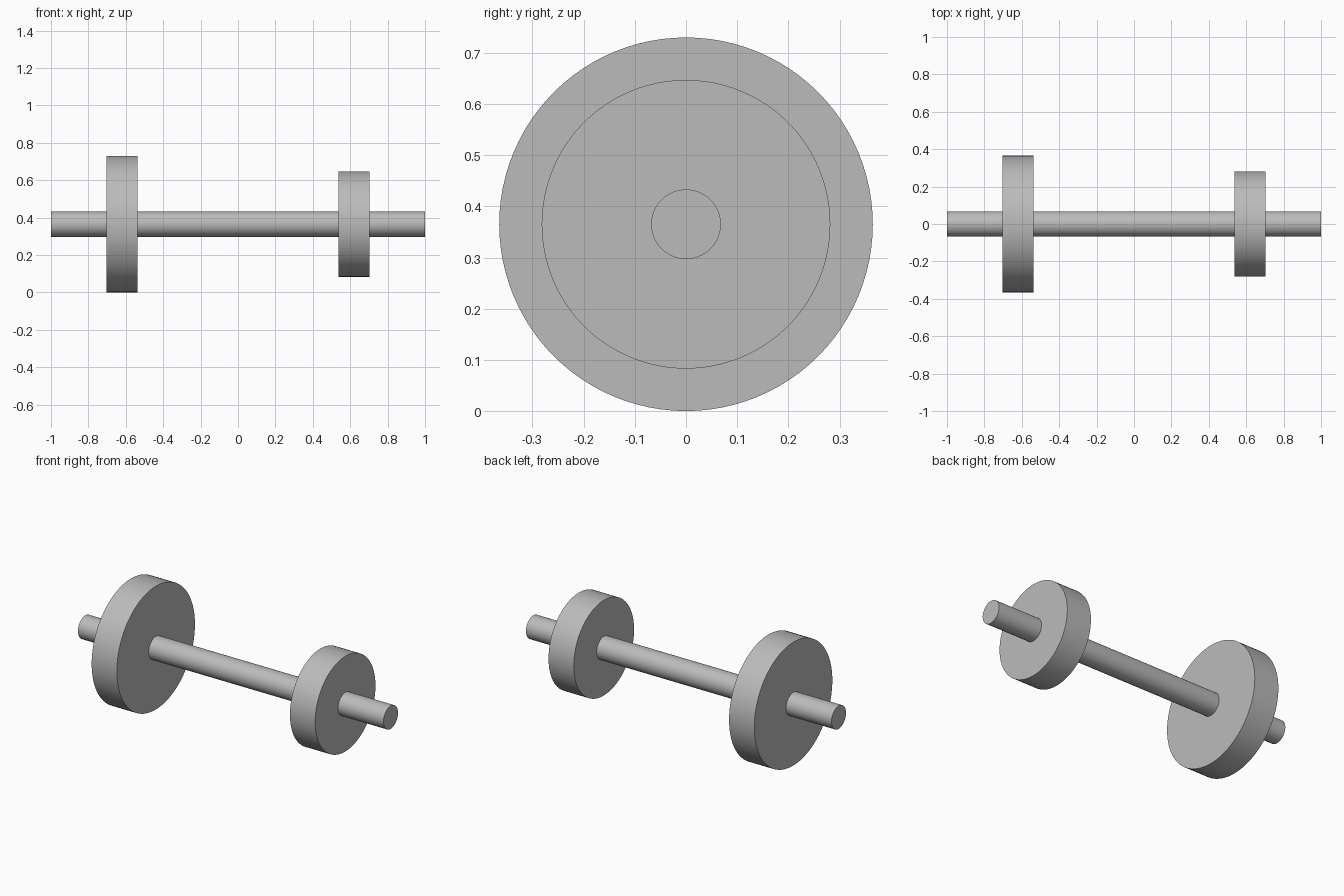
import bpy
import math

cube = bpy.data.objects.get("Cube")
if cube:
    bpy.data.objects.remove(cube, do_unlink=True)

AXLE_Z = 0.365

# Single grey metal
metal = bpy.data.materials.new("grey_metal")
metal.use_nodes = True
grey = (0.5, 0.5, 0.5, 1.0)
metal.diffuse_color = grey
metal.node_tree.nodes["Principled BSDF"].inputs["Base Color"].default_value = grey


def cylinder_along_x(name, x, radius, length):
    bpy.ops.mesh.primitive_cylinder_add(
        vertices=96, radius=radius, depth=length,
        location=(x, 0, AXLE_Z), rotation=(0, math.pi / 2, 0))
    part = bpy.context.object
    part.name = name
    part.data.materials.append(metal)
    bpy.ops.object.shade_smooth_by_angle(angle=math.radians(30))
    return part


# Bar running the full width, with a larger and a smaller disc
cylinder_along_x("bar", 0, 0.068, 2.0)
cylinder_along_x("large_disc", -0.62, 0.365, 0.165)
cylinder_along_x("small_disc", 0.62, 0.282, 0.165)
